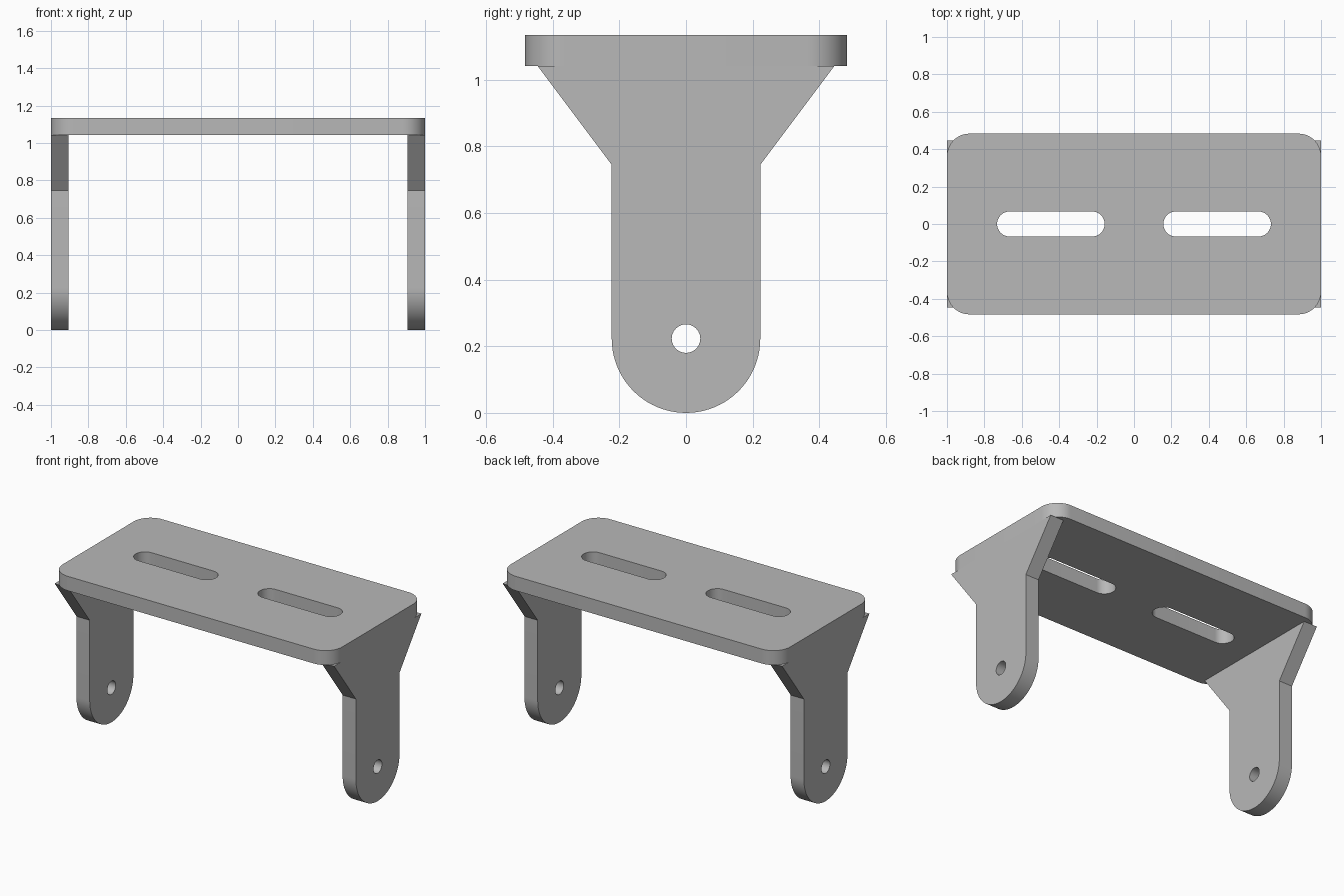
import bpy, bmesh, math
from mathutils import Matrix, Vector

cube = bpy.data.objects.get("Cube")
if cube:
    bpy.data.objects.remove(cube, do_unlink=True)

grey = bpy.data.materials.new("plain_grey")
grey.use_nodes = True
colour = (0.48, 0.48, 0.48, 1)
grey.diffuse_color = colour
grey.node_tree.nodes["Principled BSDF"].inputs["Base Color"].default_value = colour


def arc(cx, cy, r, start, end, steps):
    """Points along an arc, angles in degrees."""
    angles = [math.radians(start + (end - start) * i / steps) for i in range(steps + 1)]
    return [(cx + r * math.cos(a), cy + r * math.sin(a)) for a in angles]


def rounded_rect(x0, x1, y0, y1, r, steps=14):
    corners = [(x1 - r, y1 - r), (x0 + r, y1 - r), (x0 + r, y0 + r), (x1 - r, y0 + r)]
    return [p for i, (cx, cy) in enumerate(corners)
            for p in arc(cx, cy, r, 90 * i, 90 * i + 90, steps)]


def slot(x0, x1, r):
    return arc(x1 - r, 0, r, -90, 90, 24) + arc(x0 + r, 0, r, 90, 270, 24)


def slab(name, loops, thickness, matrix):
    """Fill an outline with holes, thicken it and place it."""
    bm = bmesh.new()
    for loop in loops:
        verts = [bm.verts.new((x, y, 0)) for x, y in loop]
        for a, b in zip(verts, verts[1:] + verts[:1]):
            bm.edges.new((a, b))
    bmesh.ops.triangle_fill(bm, edges=bm.edges[:], use_beauty=True)
    extruded = bmesh.ops.extrude_face_region(bm, geom=bm.faces[:], use_keep_orig=True)
    top = [g for g in extruded["geom"] if isinstance(g, bmesh.types.BMVert)]
    bmesh.ops.translate(bm, verts=top, vec=Vector((0, 0, thickness)))
    bm.transform(matrix)
    bmesh.ops.recalc_face_normals(bm, faces=bm.faces[:])
    mesh = bpy.data.meshes.new(name)
    bm.to_mesh(mesh)
    bm.free()
    mesh.materials.append(grey)
    obj = bpy.data.objects.new(name, mesh)
    bpy.context.collection.objects.link(obj)
    bpy.ops.object.select_all(action="DESELECT")
    obj.select_set(True)
    bpy.context.view_layer.objects.active = obj
    bpy.ops.object.shade_smooth_by_angle(angle=math.radians(30))
    return obj


# Top plate with two long slots
plate_z, plate_top = 1.042, 1.135
slab("top_plate",
     [rounded_rect(-1, 1, -0.483, 0.483, 0.12),
      slot(0.157, 0.732, 0.067), slot(-0.732, -0.157, 0.067)],
     plate_top - plate_z, Matrix.Translation((0, 0, plate_z)))

# Side legs: round foot, straight shank, flared shoulders, pivot hole
foot = 0.223
leg_thickness = 0.095
outline = arc(0, foot, foot, 180, 360, 40) + [
    (foot, 0.745), (0.446, plate_z), (-0.446, plate_z), (-foot, 0.745)]
hole = arc(0, foot, 0.043, 0, 345, 23)
# Profile x -> y, profile y -> z, thickness -> x
upright = Matrix(((0, 0, 1, 0), (1, 0, 0, 0), (0, 1, 0, 0), (0, 0, 0, 1)))
for name, x in (("left_leg", 1 - leg_thickness), ("right_leg", -1)):
    slab(name, [outline, hole], leg_thickness, Matrix.Translation((x, 0, 0)) @ upright)
